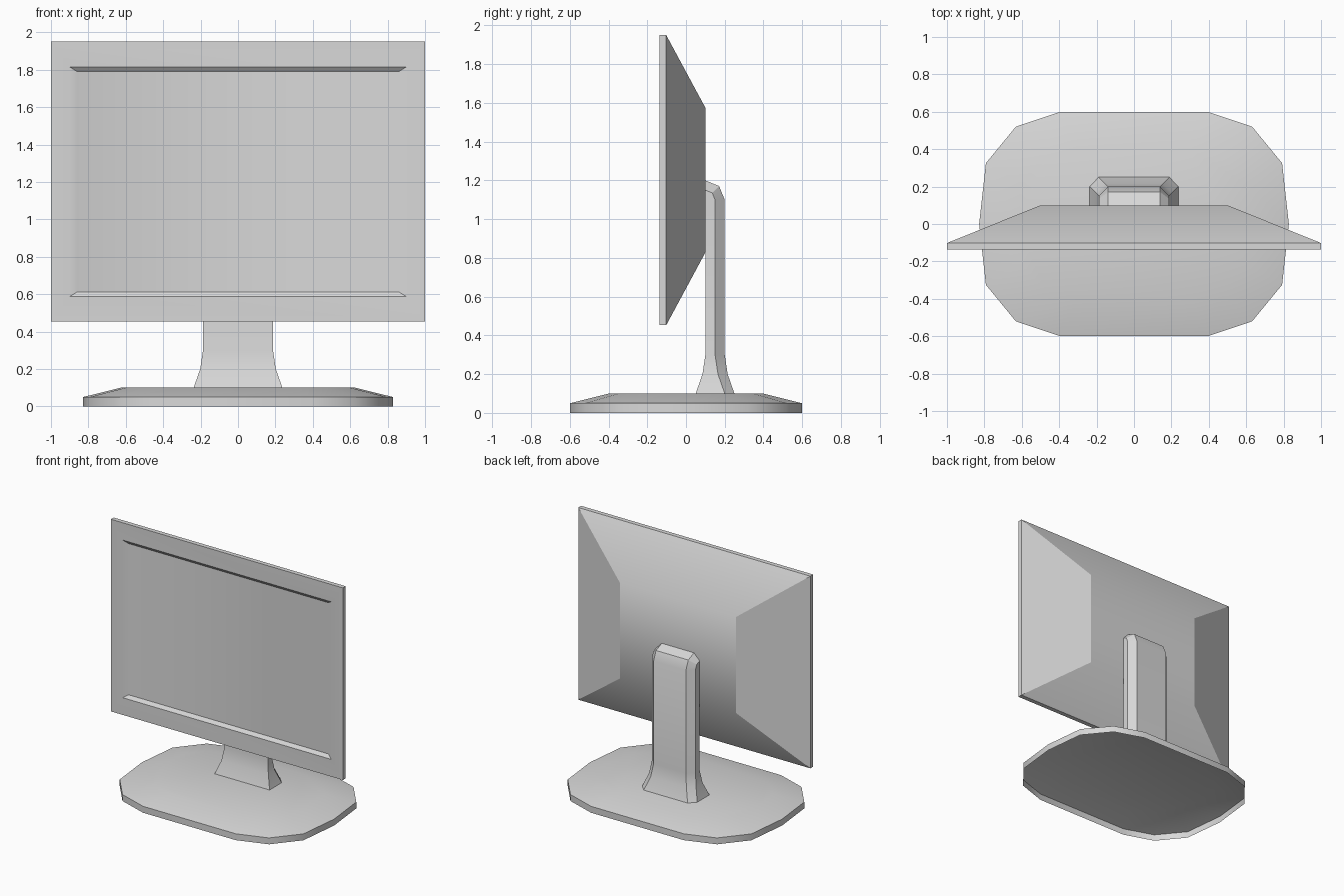
import bpy, bmesh, math

cube = bpy.data.objects.get("Cube")
if cube:
    bpy.data.objects.remove(cube, do_unlink=True)

GREY = (0.69, 0.69, 0.69, 1.0)
grey = bpy.data.materials.new("light grey plastic")
grey.use_nodes = True
grey.diffuse_color = GREY
grey.node_tree.nodes["Principled BSDF"].inputs["Base Color"].default_value = GREY


def loft(name, rings, cap_start, cap_end, smooth_angle):
    """Skin a stack of equal-length closed rings, capping the chosen ends."""
    bm = bmesh.new()
    loops = [[bm.verts.new(p) for p in ring] for ring in rings]
    for a, b in zip(loops, loops[1:]):
        for i in range(len(a)):
            j = (i + 1) % len(a)
            bm.faces.new((a[i], a[j], b[j], b[i]))
    if cap_start:
        bm.faces.new(loops[0])
    if cap_end:
        bm.faces.new(loops[-1])
    bmesh.ops.remove_doubles(bm, verts=bm.verts, dist=0.0005)
    bmesh.ops.recalc_face_normals(bm, faces=bm.faces)
    mesh = bpy.data.meshes.new(name)
    bm.to_mesh(mesh)
    bm.free()
    mesh.materials.append(grey)
    obj = bpy.data.objects.new(name, mesh)
    bpy.context.collection.objects.link(obj)
    bpy.ops.object.select_all(action="DESELECT")
    obj.select_set(True)
    bpy.context.view_layer.objects.active = obj
    bpy.ops.object.shade_smooth_by_angle(angle=math.radians(smooth_angle))
    return obj


# Base: rounded shell with a shallow sloped top, hollow underneath
quarter = [(0.828, 0), (0.792, 0.325), (0.632, 0.52), (0.4, 0.598)]
half = quarter + [(-x, y) for x, y in reversed(quarter)]
outline = half + [(-x, -y) for x, y in half[1:-1]]


def base_ring(z, sx=1.0, sy=1.0):
    return [(x * sx, y * sy, z) for x, y in outline]


loft("base", [base_ring(0), base_ring(0.05), base_ring(0.1, 0.755, 0.667)],
     False, True, 40)


# Stand: chamfered column, flared at the foot and curled into the screen
def stand_section(width, front, middle, back):
    side = [(width, front), (width, middle), (width - 0.048, back)]
    return side + [(-x, y) for x, y in reversed(side)]


stand_rings = []
for z, width, front, middle, back in [(0.1, 0.237, 0.05, 0.2, 0.25),
                                      (0.2, 0.202, 0.085, 0.165, 0.215),
                                      (0.3, 0.187, 0.1, 0.15, 0.2)]:
    stand_rings.append([(x, y, z) for x, y in stand_section(width, front, middle, back)])
for step in range(3):
    turn = math.radians(45 * step)
    stand_rings.append([(x, 0.1 + n * math.cos(turn), 1.1 + n * math.sin(turn))
                        for x, n in stand_section(0.187, 0, 0.05, 0.1)])
loft("stand", stand_rings, False, False, 30)


# Screen housing: shallow recessed panel, flat bezel, thin rim and tapered back
def rectangle(y, half_width, bottom, top):
    return [(-half_width, y, bottom), (half_width, y, bottom),
            (half_width, y, top), (-half_width, y, top)]


screen = loft("screen", [
    rectangle(-0.117, 0.86, 0.612, 1.79),
    rectangle(-0.137, 0.9, 0.587, 1.815),
    rectangle(-0.137, 1.0, 0.453, 1.95),
    rectangle(-0.102, 1.0, 0.453, 1.95),
    rectangle(0.1, 0.5, 0.828, 1.575),
], True, True, 30)
# Side slopes stay flat while the middle of the back blends smoothly
for face in screen.data.polygons:
    if face.center.y > -0.1 and abs(face.normal.x) > 0.2:
        face.use_smooth = False
